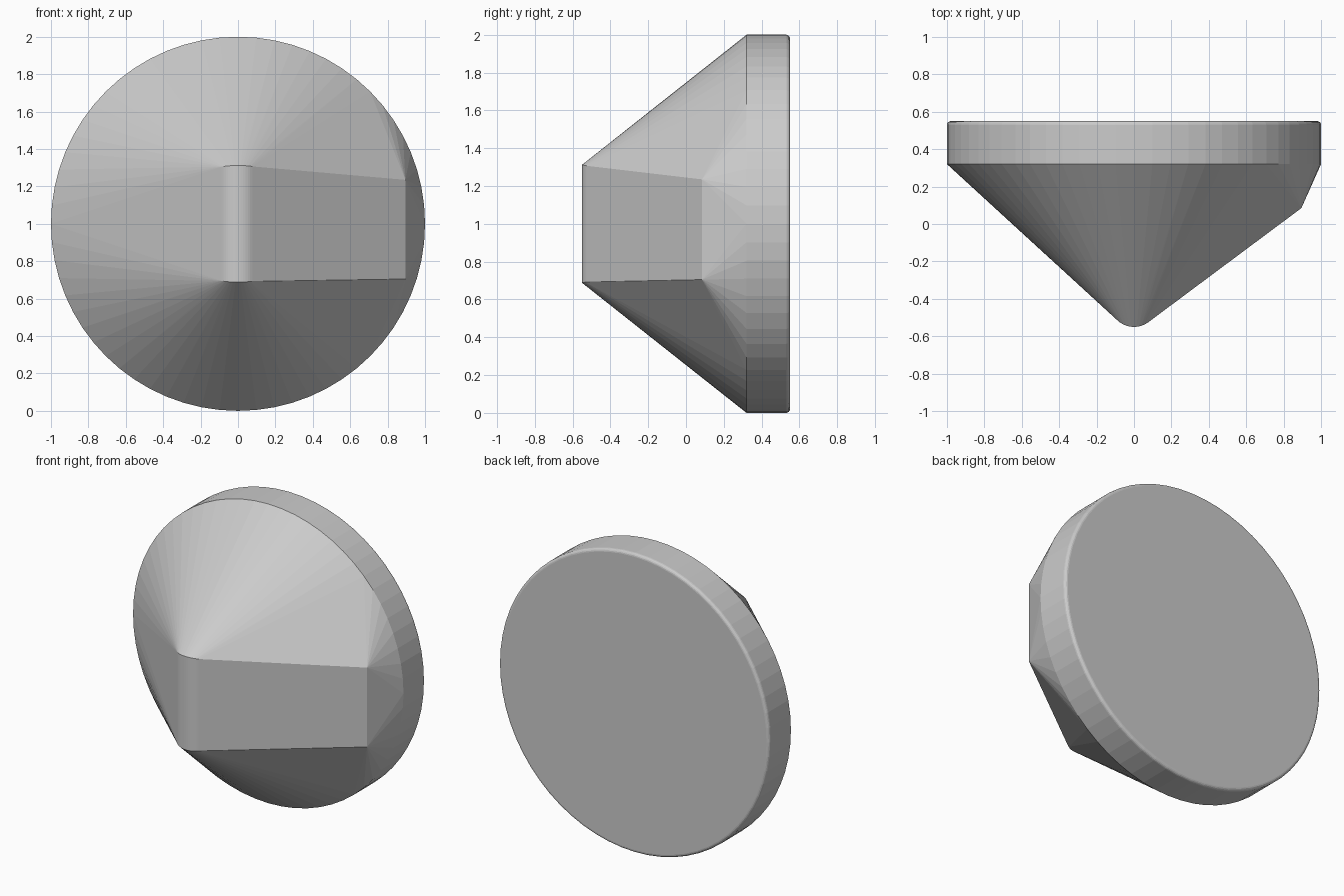
import bpy, bmesh
from math import sin, cos, pi, radians

cube = bpy.data.objects.get("Cube")
if cube:
    bpy.data.objects.remove(cube, do_unlink=True)

# Single plain grey
grey = bpy.data.materials.new("plain_grey")
grey.use_nodes = True
colour = (0.6, 0.6, 0.6, 1)
grey.diffuse_color = colour
grey.node_tree.nodes["Principled BSDF"].inputs["Base Color"].default_value = colour

SEGMENTS = 64
points = []


def ring(radius, y):
    """Circle facing the front, centred at mid height."""
    for i in range(SEGMENTS):
        a = 2 * pi * i / SEGMENTS
        points.append((radius * cos(a), y, 1 + radius * sin(a)))


# Round base disc: sharp front rim, softly rounded back rim
ring(1, 0.32)
BEVEL = 0.02
for step in range(5):
    a = step * pi / 8
    ring(1 - BEVEL * (1 - cos(a)), 0.55 - BEVEL * (1 - sin(a)))

# Rounded upright nose, its ends slightly bowed
NOSE = 0.13
for step in range(-8, 9):
    a = radians(step * 6)
    x, y = NOSE * sin(a), -0.55 + NOSE * (1 - cos(a))
    half = 0.312 - 0.9 * x * x
    points += [(x, y, 1 + half), (x, y, 1 - half)]

# Upright edge on the left side
points += [(0.895, 0.085, 1.235), (0.895, 0.085, 0.705)]

# Skin everything as one convex body
bm = bmesh.new()
for p in points:
    bm.verts.new(p)
hull = bmesh.ops.convex_hull(bm, input=bm.verts[:])
loose = [v for v in bm.verts if not v.link_faces]
bmesh.ops.delete(bm, geom=loose, context='VERTS')
bmesh.ops.dissolve_limit(bm, angle_limit=radians(0.2), verts=bm.verts[:], edges=bm.edges[:])
bmesh.ops.recalc_face_normals(bm, faces=bm.faces[:])
mesh = bpy.data.meshes.new("wedge_knob")
bm.to_mesh(mesh)
bm.free()
mesh.materials.append(grey)
knob = bpy.data.objects.new("wedge_knob", mesh)
bpy.context.collection.objects.link(knob)
